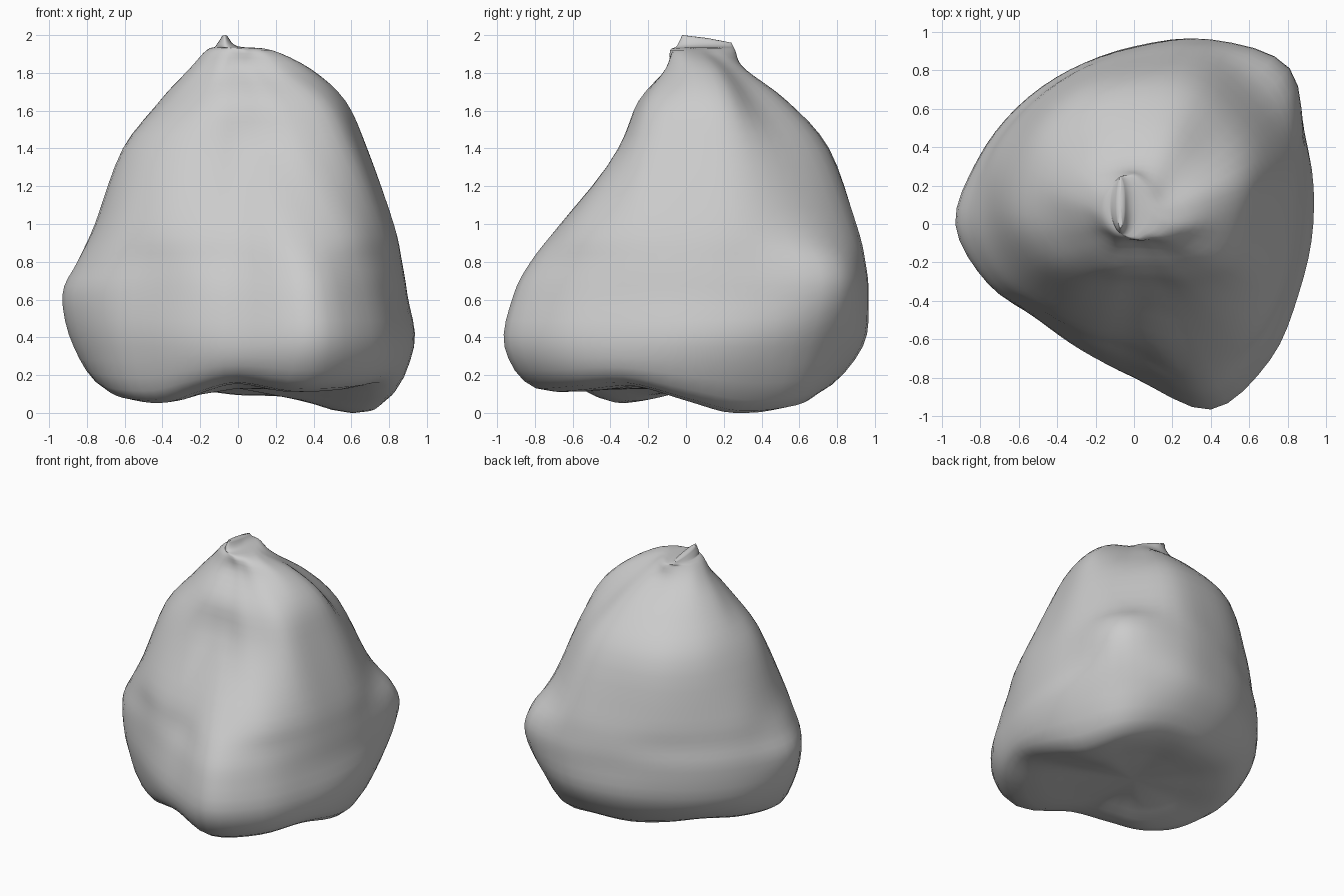
import bpy, bmesh, math
from mathutils import Vector

if "Cube" in bpy.data.objects:
    bpy.data.objects.remove(bpy.data.objects["Cube"])

# Horizontal sections: height, then 16 radii counter-clockwise from +x
SECTIONS = [
    (0.35, [.93, .97, 1.03, 1.0, .90, .84, .83, .85, .87, .79, .70, .71, .80, 1.04, 1.0, .93]),
    (0.62, [.89, .96, 1.14, 1.04, .92, .87, .86, .88, .93, .82, .69, .68, .74, .99, .95, .89]),
    (0.80, [.86, .93, 1.11, 1.02, .91, .85, .83, .84, .85, .77, .66, .64, .66, .89, .89, .86]),
    (1.00, [.81, .88, .94, .96, .87, .83, .80, .79, .75, .69, .62, .58, .58, .72, .81, .81]),
    (1.40, [.66, .73, .74, .79, .75, .73, .69, .64, .60, .52, .43, .36, .33, .37, .50, .63]),
    (1.65, [.55, .60, .52, .56, .53, .51, .49, .45, .38, .32, .28, .26, .25, .27, .35, .49]),
    (1.82, [.37, .40, .33, .33, .31, .32, .32, .28, .22, .17, .14, .11, .10, .11, .15, .26]),
    (1.92, [.18, .17, .17, .21, .26, .25, .22, .18, .14, .11, .09, .08, .08, .09, .10, .14]),
]
# Underside rim: radii and uneven heights
RIM_R = [.78, .76, .82, .75, .68, .65, .65, .67, .70, .66, .60, .61, .69, .86, .86, .82]
RIM_Z = [.08, .01, .04, .10, .11, .14, .17, .15, .13, .08, .07, .13, .18, .13, .14, .16]
N, SUB = 16, 4


def ring(radii, heights):
    return [Vector((r * math.cos(math.tau * i / N), r * math.sin(math.tau * i / N), z))
            for i, (r, z) in enumerate(zip(radii, heights))]


def oval(cx, cy, rx, ry, z, tilt):
    return [Vector((cx + rx * math.cos(math.tau * i / N), cy + ry * math.sin(math.tau * i / N),
                    z - tilt * math.sin(math.tau * i / N))) for i in range(N)]


def spline(p, closed):
    """Catmull-Rom subdivision of a point list."""
    n, out = len(p), []
    for i in range(n if closed else n - 1):
        a, b, c, d = [p[k % n] if closed else p[min(max(k, 0), n - 1)] for k in range(i - 1, i + 3)]
        for s in range(SUB):
            t = s / SUB
            out.append(0.5 * (2 * b + (c - a) * t + (2 * a - 5 * b + 4 * c - d) * t ** 2
                              + (3 * b - a - 3 * c + d) * t ** 3))
    return out if closed else out + [p[-1]]


# Underside, body and pinched crest as one stack of rings
rings = [ring([.5 * r for r in RIM_R], [.5 * z + .06 for z in RIM_Z]), ring(RIM_R, RIM_Z)]
rings += [ring(r, [z] * N) for z, r in SECTIONS]
rings += [oval(-.06, .10, .06, .15, 1.94, 0), oval(-.07, .11, .02, .13, 1.98, .02)]
columns = [spline(list(c), False) for c in zip(*rings)]
rows = [spline(list(r), True) for r in zip(*columns)]

bm = bmesh.new()
grid = [[bm.verts.new((v.x, v.y, min(max(v.z, 0), 2))) for v in row] for row in rows]
m = len(grid[0])
for lo, hi in zip(grid, grid[1:]):
    for i in range(m):
        j = (i + 1) % m
        bm.faces.new((lo[i], lo[j], hi[j], hi[i]))
# Close the bottom and the tip
for loop, centre in ((grid[0], (0, 0, .13)), (grid[-1], (-.07, .11, 1.985))):
    hub = bm.verts.new(centre)
    for i in range(m):
        bm.faces.new((loop[i], loop[(i + 1) % m], hub))
bmesh.ops.recalc_face_normals(bm, faces=bm.faces)
mesh = bpy.data.meshes.new("sack_body")
bm.to_mesh(mesh)
bm.free()
sack = bpy.data.objects.new("sack_body", mesh)
bpy.context.collection.objects.link(sack)
bpy.context.view_layer.objects.active = sack
sack.select_set(True)
bpy.ops.object.shade_smooth_by_angle(angle=math.radians(60))
